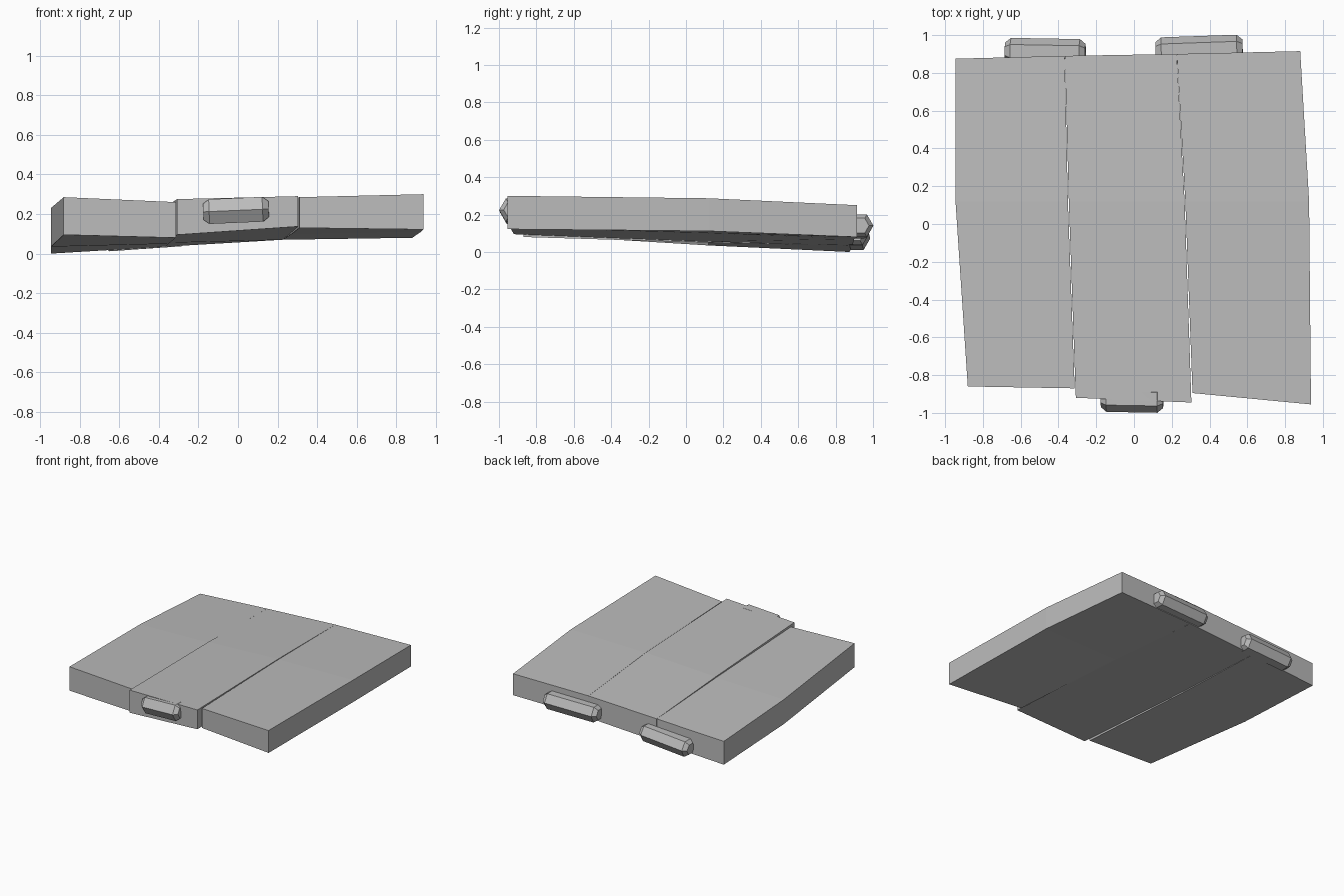
import bpy, bmesh, math
from mathutils import Matrix, Vector

cube = bpy.data.objects.get("Cube")
if cube:
    bpy.data.objects.remove(cube)

grey = bpy.data.materials.new("stone_grey")
grey.use_nodes = True
colour = (0.5, 0.5, 0.5, 1)
grey.diffuse_color = colour
grey.node_tree.nodes["Principled BSDF"].inputs["Base Color"].default_value = colour


def loft(name, rings, matrix=Matrix()):
    """Skin a row of matching closed rings and cap both ends."""
    bm = bmesh.new()
    loops = [[bm.verts.new(matrix @ Vector(p)) for p in ring] for ring in rings]
    n = len(loops[0])
    for a, b in zip(loops, loops[1:]):
        for i in range(n):
            j = (i + 1) % n
            bm.faces.new((a[i], a[j], b[j], b[i]))
    bm.faces.new(loops[0])
    bm.faces.new(loops[-1])
    bmesh.ops.recalc_face_normals(bm, faces=bm.faces)
    mesh = bpy.data.meshes.new(name)
    bm.to_mesh(mesh)
    bm.free()
    mesh.materials.append(grey)
    obj = bpy.data.objects.new(name, mesh)
    bpy.context.collection.objects.link(obj)
    return obj


def plank(name, stations):
    """Each station is a right and a left edge: (x, y, bottom, top)."""
    rings = []
    for (xa, ya, ba, ta), (xb, yb, bb, tb) in stations:
        rings.append([(xa, ya, ba), (xb, yb, bb), (xb, yb, tb), (xa, ya, ta)])
    return loft(name, rings)


def peg(name, centre, half, radius, yaw, pitch):
    """Hexagonal bar along x with chamfered ends."""
    rings = []
    for x, s in ((-half, 0.65), (0.03 - half, 1), (half - 0.03, 1), (half, 0.65)):
        rings.append([(x, s * radius * math.cos(k * math.pi / 3),
                       s * radius * math.sin(k * math.pi / 3)) for k in range(6)])
    turn = Matrix.Rotation(math.radians(yaw), 4, 'Z') @ Matrix.Rotation(math.radians(-pitch), 4, 'Y')
    return loft(name, rings, Matrix.Translation(centre) @ turn)


# Warped planks, listed front to back
plank("right_plank", [
    ((-0.88, -0.86, 0.095, 0.285), (-0.314, -0.87, 0.08, 0.26)),
    ((-0.945, 0.12, 0.035, 0.23), (-0.35, 0.12, 0.05, 0.245)),
    ((-0.945, 0.875, 0.0, 0.185), (-0.367, 0.89, 0.035, 0.215))])
plank("middle_plank", [
    ((-0.308, -0.92, 0.095, 0.275), (0.304, -0.945, 0.137, 0.29)),
    ((-0.345, 0.12, 0.055, 0.25), (0.268, 0.12, 0.105, 0.278)),
    ((-0.366, 0.89, 0.035, 0.215), (0.226, 0.9, 0.07, 0.243))])
plank("left_plank", [
    ((0.31, -0.895, 0.13, 0.285), (0.937, -0.955, 0.122, 0.3)),
    ((0.272, 0.12, 0.1, 0.276), (0.927, 0.12, 0.112, 0.287)),
    ((0.227, 0.9, 0.07, 0.243), (0.88, 0.915, 0.08, 0.25))])

# Pegs on the plank ends
peg("front_peg", (-0.01, -0.925, 0.218), 0.165, 0.072, -1, 2.5)
peg("back_right_peg", (-0.47, 0.912, 0.085), 0.213, 0.07, -1, 4)
peg("back_left_peg", (0.345, 0.925, 0.137), 0.23, 0.07, 2, 1)
